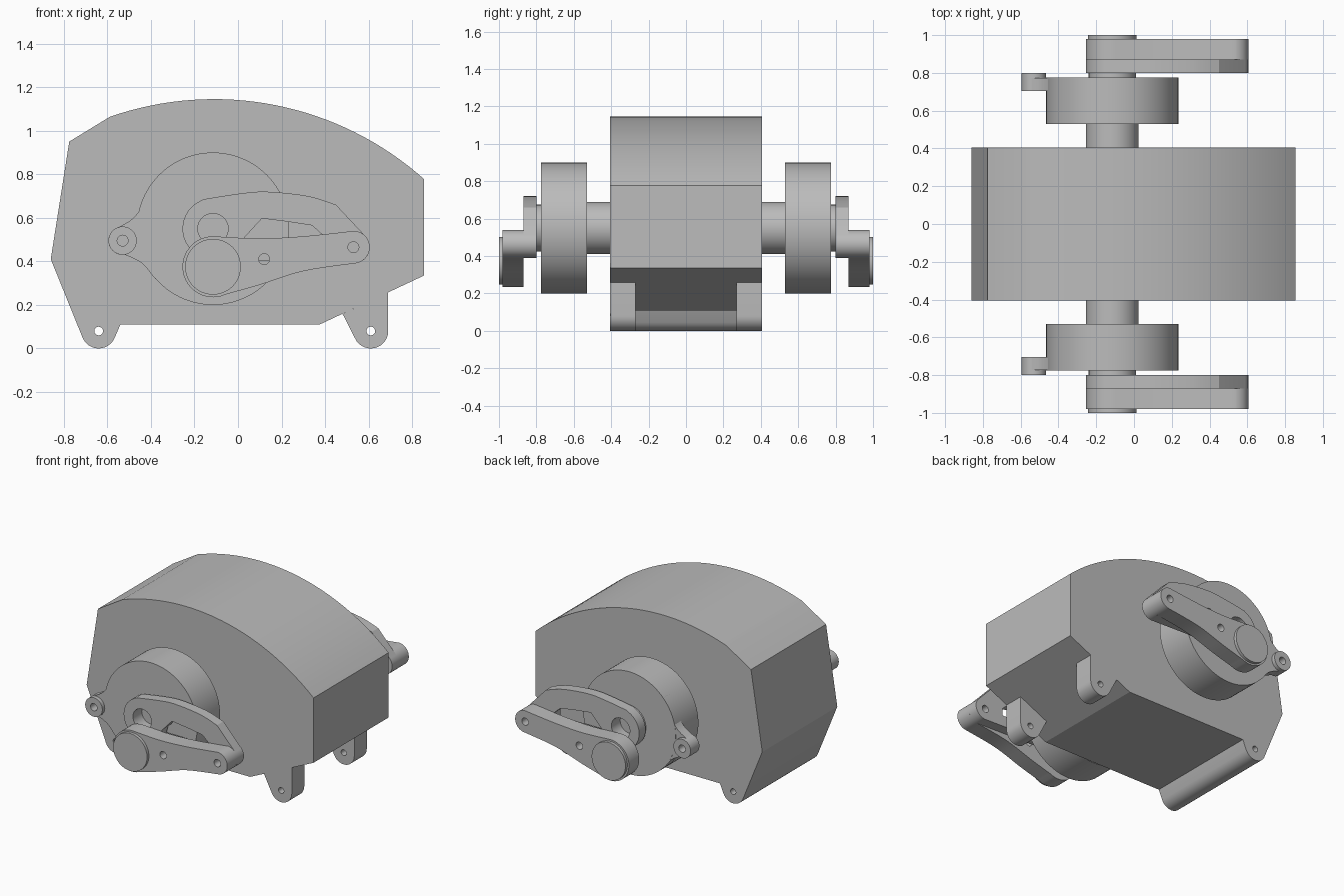
import bpy, bmesh
from math import cos, sin, pi, radians

cube = bpy.data.objects.get("Cube")
if cube:
    bpy.data.objects.remove(cube, do_unlink=True)

grey = bpy.data.materials.new("plain grey")
grey.use_nodes = True
grey.diffuse_color = (0.5, 0.5, 0.5, 1)
grey.node_tree.nodes["Principled BSDF"].inputs["Base Color"].default_value = (0.5, 0.5, 0.5, 1)


def arc(x, z, r, start, end, n=16):
    """Points along an arc in the side plane, angles in degrees."""
    return [(x + r * cos(radians(start + (end - start) * i / n)),
             z + r * sin(radians(start + (end - start) * i / n))) for i in range(n + 1)]


def ring(x, z, r, n=32):
    return arc(x, z, r, 0, 360, n)[:-1]


def smooth(points, steps=5):
    """Soft curve through a few points."""
    out = []
    for i in range(len(points) - 1):
        a, b = points[max(i - 1, 0)], points[i]
        c, d = points[i + 1], points[min(i + 2, len(points) - 1)]
        for k in range(steps):
            t = k / steps
            out.append(tuple(0.5 * (2 * q + (s - p) * t + (2 * p - 5 * q + 4 * s - u) * t * t
                                    + (3 * q - p - 3 * s + u) * t ** 3)
                             for p, q, s, u in zip(a, b, c, d)))
    return out + [points[-1]]


def plate(name, y0, y1, outline, *holes):
    """Extrude an x-z outline with holes from y0 to y1."""
    curve = bpy.data.curves.new(name, "CURVE")
    curve.dimensions = "2D"
    curve.fill_mode = "BOTH"
    curve.extrude = abs(y1 - y0) / 2
    for loop in (outline, *holes):
        spline = curve.splines.new("POLY")
        spline.points.add(len(loop) - 1)
        for point, (x, z) in zip(spline.points, loop):
            point.co = (x, z, 0, 1)
        spline.use_cyclic_u = True
    temp = bpy.data.objects.new(name + " outline", curve)
    bpy.context.collection.objects.link(temp)
    bpy.context.view_layer.update()
    graph = bpy.context.evaluated_depsgraph_get()
    mesh = bpy.data.meshes.new_from_object(temp.evaluated_get(graph))
    bpy.data.objects.remove(temp, do_unlink=True)

    bm = bmesh.new()
    bm.from_mesh(mesh)
    bmesh.ops.remove_doubles(bm, verts=bm.verts, dist=0.0002)
    bmesh.ops.recalc_face_normals(bm, faces=bm.faces)
    bm.to_mesh(mesh)
    bm.free()
    mesh.name = name
    mesh.materials.clear()
    mesh.materials.append(grey)
    obj = bpy.data.objects.new(name, mesh)
    bpy.context.collection.objects.link(obj)
    obj.rotation_euler.x = pi / 2
    obj.location.y = (y0 + y1) / 2
    bpy.ops.object.select_all(action="DESELECT")
    obj.select_set(True)
    bpy.context.view_layer.objects.active = obj
    bpy.ops.object.shade_smooth_by_angle(angle=radians(25))
    return obj


# Housing with the full-width rear foot
housing = [(-0.86, 0.41), (-0.775, 0.95)]
housing += arc(-0.11, -0.305, 1.45, 109.3, 48.3, 32)
housing += [(0.855, 0.335), (0.375, 0.11), (-0.54, 0.11)]
housing += arc(-0.64, 0.08, 0.08, -25, -155, 12)
plate("housing", -0.405, 0.405, housing, ring(-0.64, 0.08, 0.02, 20))

# Shaft and crank centres
sx, sz = -0.115, 0.55
px, pz = -0.115, 0.375
ex, ez = 0.53, 0.465

for side, word in ((-1, "front"), (1, "back")):
    def part(name, y0, y1, *loops):
        plate(f"{word}_{name}", side * y0, side * y1, *loops)

    # Mounting lug
    part("mounting_lug", 0.27, 0.405,
         [(0.48, 0.159), (0.69, 0.258)] + arc(0.61, 0.08, 0.08, 0, -155, 14),
         ring(0.61, 0.08, 0.02, 20))

    # Shaft, disc and raised collar
    part("shaft", 0.40, 0.54, ring(sx, sz, 0.14, 48))
    part("disc", 0.53, 0.775, ring(sx, sz, 0.35, 96))
    part("collar", 0.77, 0.80, ring(sx, sz, 0.125, 40), ring(sx, sz, 0.07))

    # Ear on the disc rim, with a boss
    ear = smooth([(-0.37, 0.79), (-0.43, 0.67), (-0.48, 0.6), (-0.545, 0.558)])
    ear += arc(-0.53, 0.495, 0.065, 110, 265)
    ear += smooth([(-0.52, 0.431), (-0.44, 0.39), (-0.38, 0.32), (-0.32, 0.267)])
    part("ear", 0.705, 0.774, ear, ring(-0.53, 0.495, 0.025, 20))
    part("ear_boss", 0.705, 0.80, ring(-0.53, 0.495, 0.065),
         ring(-0.53, 0.495, 0.025, 20))

    # Arched inner arm with its window
    arch = arc(sx, sz, 0.14, 270, 125)
    arch += smooth([(-0.16, 0.685), (0.0, 0.71), (0.13, 0.72), (0.32, 0.7), (0.45, 0.66)])
    arch += arc(ex, ez, 0.075, 40, -95)
    window = [(0.02, 0.47), (0.03, 0.51), (0.11, 0.597), (0.23, 0.582),
              (0.34, 0.565), (0.39, 0.52), (0.39, 0.47)]
    part("inner_arm", 0.80, 0.87, arch, ring(sx, sz, 0.07),
         window, ring(ex, ez, 0.025, 20))

    # Outer crank arm and round pivot cap
    crank = arc(px, pz, 0.14, 285, 85, 28)
    crank += smooth([(-0.08, 0.513), (0.1, 0.505), (0.3, 0.515), (0.535, 0.54)])
    crank += arc(ex, ez, 0.075, 80, -75)
    crank += smooth([(0.54, 0.391), (0.3, 0.355), (0.1, 0.292), (-0.05, 0.25)])
    part("crank_arm", 0.87, 0.98, crank, ring(0.12, 0.41, 0.025, 20),
         ring(ex, ez, 0.025, 20))
    part("pivot_cap", 0.97, 1.0, ring(px, pz, 0.128, 48))
